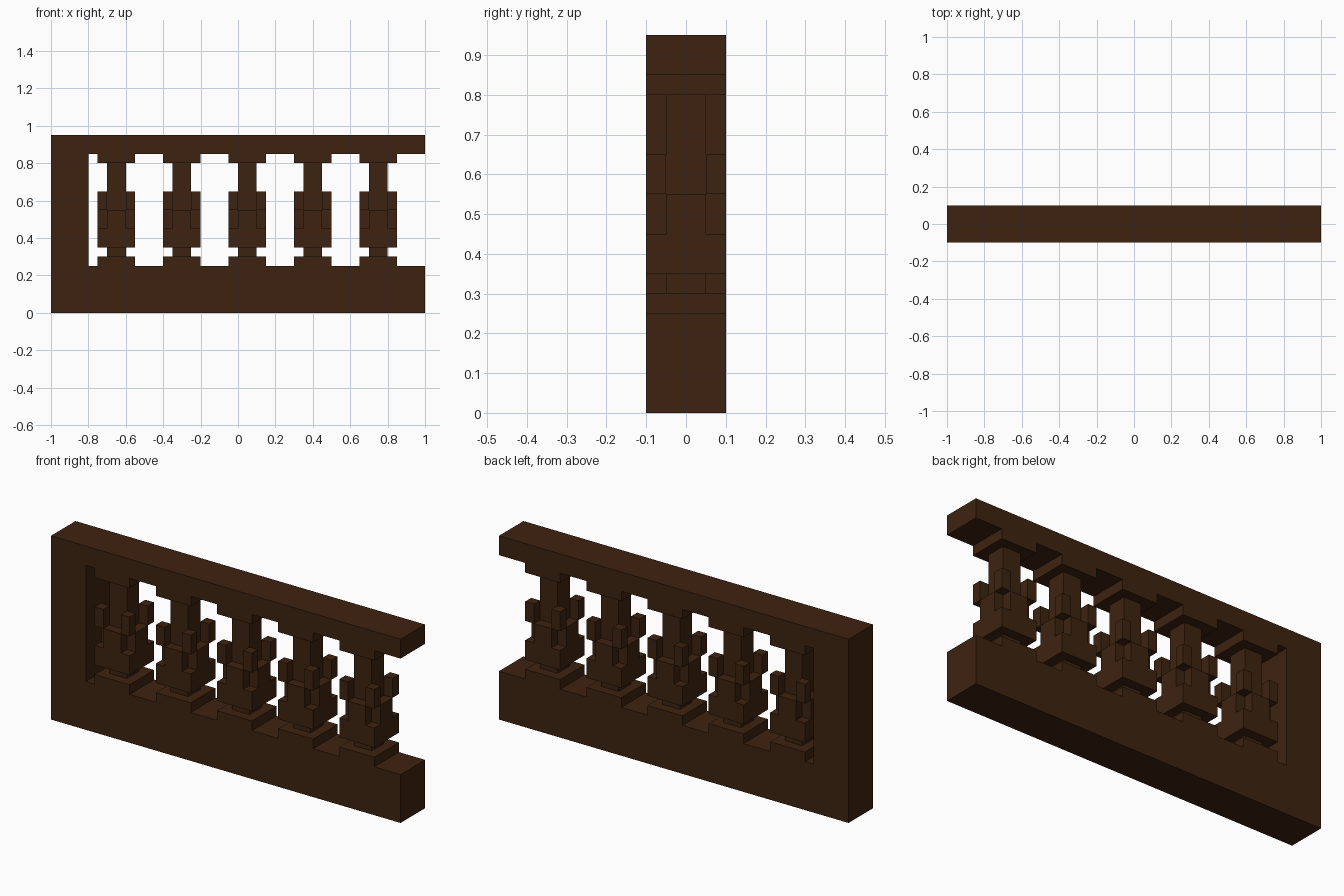
import bpy, bmesh
from mathutils import Matrix, Vector

cube = bpy.data.objects.get("Cube")
if cube:
    bpy.data.objects.remove(cube, do_unlink=True)

wood = bpy.data.materials.new("dark_brown_wood")
wood.use_nodes = True
colour = (0.048, 0.0165, 0.005, 1.0)
wood.diffuse_color = colour
bsdf = wood.node_tree.nodes["Principled BSDF"]
bsdf.inputs["Base Color"].default_value = colour
bsdf.inputs["Roughness"].default_value = 0.9


def add_box(bm, x0, x1, y0, y1, z0, z1):
    centre = Vector((x0 + x1, y0 + y1, z0 + z1)) / 2
    size = Matrix.Diagonal((x1 - x0, y1 - y0, z1 - z0, 1))
    bmesh.ops.create_cube(bm, size=1, matrix=Matrix.Translation(centre) @ size)


def make_object(name, boxes, x=0.0):
    bm = bmesh.new()
    for box in boxes:
        add_box(bm, *box)
    mesh = bpy.data.meshes.new(name)
    bm.to_mesh(mesh)
    bm.free()
    mesh.materials.append(wood)
    obj = bpy.data.objects.new(name, mesh)
    obj.location.x = x
    bpy.context.collection.objects.link(obj)
    return obj


W, N = 0.1, 0.05  # wide and narrow half widths

# Frame: end post, solid base and top rail
make_object("end_post", [(-1, -0.8, -W, W, 0, 0.95)])
make_object("base_wall", [(-0.8, 1, -W, W, 0, 0.25)])
make_object("top_rail", [(-0.8, 1, -W, W, 0.85, 0.95)])

# Baluster, from the bottom up
baluster = [
    (-W, W, -W, W, 0.25, 0.30),   # foot plate
    (-N, N, -N, N, 0.30, 0.35),   # neck
    (-W, W, -W, W, 0.35, 0.45),   # belly
    (-W, W, -N, N, 0.45, 0.55),   # cross arm along x
    (-N, N, -W, -N, 0.45, 0.55),  # front cross arm
    (-N, N, N, W, 0.45, 0.55),    # back cross arm
    (-N, N, -N, N, 0.55, 0.80),   # shaft
    (-W, W, -W, W, 0.80, 0.85),   # cap plate
]
# Small blocks above the four open corners
for x0 in (-W, N):
    for y0 in (-W, N):
        baluster.append((x0, x0 + N, y0, y0 + N, 0.55, 0.65))

for i in range(5):
    make_object(f"baluster_{i + 1}", baluster, x=-0.65 + 0.35 * i)
